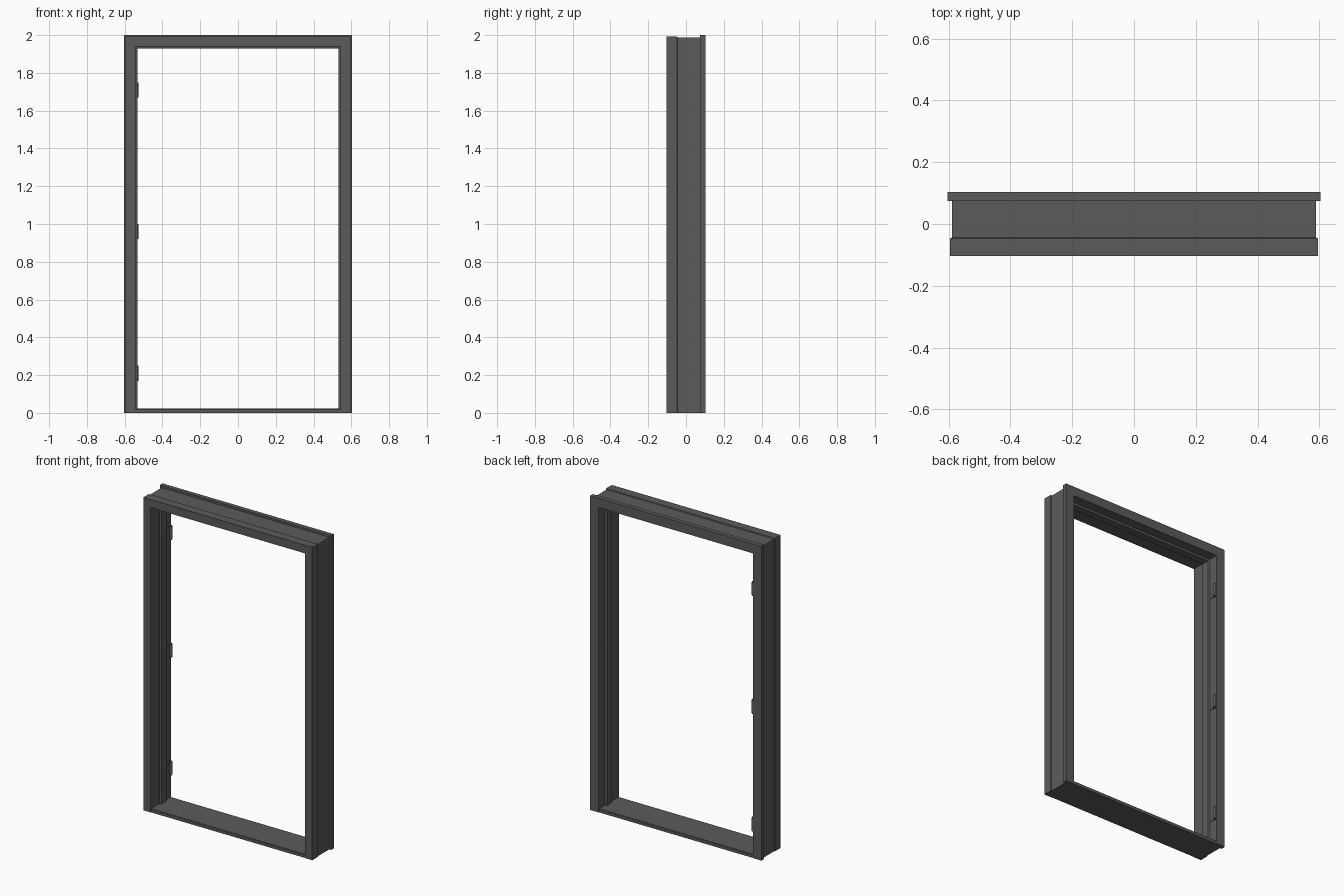
import bpy, bmesh, math
from mathutils import Vector

if "Cube" in bpy.data.objects:
    bpy.data.objects.remove(bpy.data.objects["Cube"])

grey = bpy.data.materials.new("dark_grey")
grey.diffuse_color = (0.105, 0.105, 0.105, 1)
grey.use_nodes = True
grey.node_tree.nodes["Principled BSDF"].inputs["Base Color"].default_value = grey.diffuse_color

HALF_W, TOP = 0.603, 2.0


def finish(bm, name):
    bmesh.ops.recalc_face_normals(bm, faces=bm.faces)
    me = bpy.data.meshes.new(name)
    bm.to_mesh(me)
    bm.free()
    me.materials.append(grey)
    ob = bpy.data.objects.new(name, me)
    bpy.context.collection.objects.link(ob)
    return ob


def sweep(name, stations):
    """Join a row of equal point loops into a capped solid."""
    bm = bmesh.new()
    rings = [[bm.verts.new(p) for p in s] for s in stations]
    n = len(rings[0])
    for a, b in zip(rings, rings[1:]):
        for i in range(n):
            j = (i + 1) % n
            bm.faces.new((a[i], a[j], b[j], b[i]))
    bm.faces.new(rings[0])
    bm.faces.new(rings[-1])
    return finish(bm, name)


def box(name, lo, hi):
    bm = bmesh.new()
    bmesh.ops.create_cube(bm, size=1)
    for v in bm.verts:
        v.co = Vector([lo[k] + (v.co[k] + 0.5) * (hi[k] - lo[k]) for k in range(3)])
    return finish(bm, name)


def pin(name, x, y, z0, z1, r):
    bm = bmesh.new()
    bmesh.ops.create_cone(bm, cap_ends=True, segments=16, radius1=r, radius2=r, depth=z1 - z0)
    bmesh.ops.translate(bm, verts=bm.verts, vec=(x, y, (z0 + z1) / 2))
    ob = finish(bm, name)
    for p in ob.data.polygons:
        p.use_smooth = abs(p.normal.z) < 0.5
    return ob


# Frame cross-section: (distance in from outer edge, y)
profile = [(0.008, -0.103), (0.060, -0.103), (0.060, -0.015), (0.072, -0.011),
           (0.072, 0.038), (0.060, 0.042), (0.060, 0.103),
           (0.0, 0.103), (0.0, 0.075), (0.013, 0.075), (0.013, -0.044), (0.008, -0.047)]

# Side jambs and head, mitred at the top corners
for side, s in (("left", -1), ("right", 1)):
    sweep(side + "_jamb", [
        [(s * (HALF_W - d), y, 0) for d, y in profile],
        [(s * (HALF_W - d), y, TOP - d) for d, y in profile]])
sweep("head", [[(s * (HALF_W - d), y, TOP - d) for d, y in profile] for s in (-1, 1)])

# Threshold
sill = [(-0.101, 0.0), (-0.101, 0.018), (-0.097, 0.022), (0.097, 0.022), (0.101, 0.018), (0.101, 0.0)]
sweep("threshold", [[(x, y, z) for y, z in sill] for x in (-0.545, 0.545)])

# Three hinges in the rebate of the left jamb
for i, z in enumerate((0.21, 0.96, 1.71)):
    n = str(i + 1)
    box("hinge_leaf_" + n, (-0.544, 0.050, z - 0.04), (-0.540, 0.094, z + 0.04))
    pin("hinge_knuckle_" + n, -0.536, 0.092, z - 0.04, z + 0.04, 0.009)
    pin("hinge_pin_" + n, -0.536, 0.092, z - 0.046, z + 0.046, 0.005)

# Strike plate on the right jamb
box("strike_plate", (0.540, 0.056, 0.93), (0.544, 0.082, 1.05))
